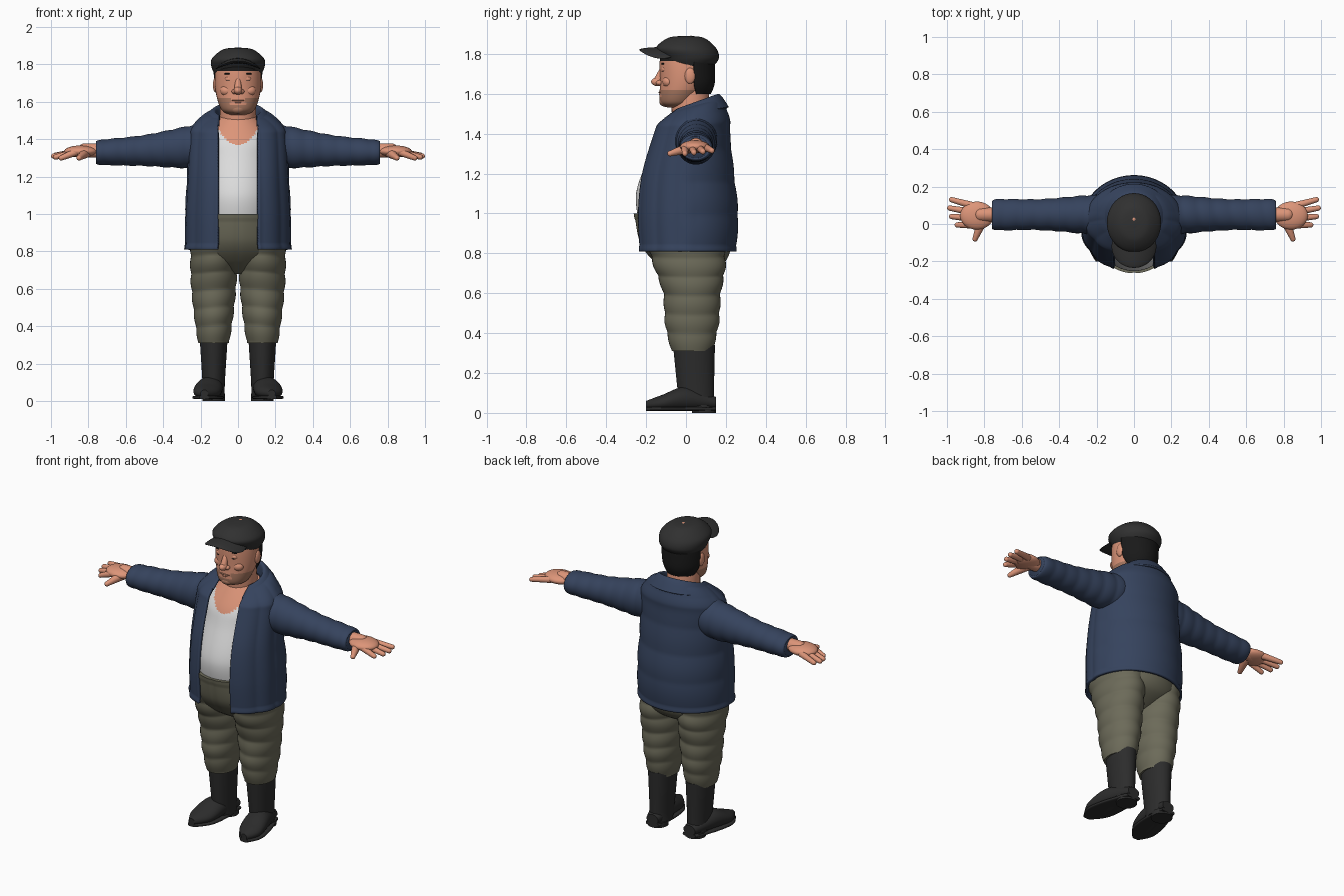
import bpy, bmesh
from math import sin, cos, asin, pi, exp
from mathutils import Vector, Matrix

cube = bpy.data.objects.get("Cube")
if cube:
    bpy.data.objects.remove(cube, do_unlink=True)
built = []


def material(name, red, green, blue):
    mat = bpy.data.materials.new(name)
    mat.use_nodes = True
    mat.diffuse_color = (red, green, blue, 1)
    node = mat.node_tree.nodes["Principled BSDF"]
    node.inputs["Base Color"].default_value = (red, green, blue, 1)
    node.inputs["Roughness"].default_value = .8
    return mat


skin = material("skin", .72, .3, .19)
stubble = material("stubble", .4, .19, .12)
dark_hair = material("dark hair", .01, .01, .01)
charcoal = material("cap charcoal", .03, .03, .03)
navy = material("jacket navy", .036, .056, .11)
white = material("shirt white", .72, .72, .72)
olive = material("trouser olive", .15, .145, .1)
rubber = material("boot black", .025, .025, .025)


def finish(name, bm, mats, rule=None, thick=0):
    """Turn the bmesh into a named object with its colours."""
    bmesh.ops.recalc_face_normals(bm, faces=bm.faces)
    if rule:
        for face in bm.faces:
            face.material_index = rule(face.calc_center_median())
    mesh = bpy.data.meshes.new(name)
    bm.to_mesh(mesh)
    bm.free()
    obj = bpy.data.objects.new(name, mesh)
    bpy.context.collection.objects.link(obj)
    for mat in mats:
        mesh.materials.append(mat)
    if thick:
        modifier = obj.modifiers.new("thickness", "SOLIDIFY")
        modifier.thickness, modifier.offset = thick, 0
    built.append(obj)


def sample(keys, rows):
    """Interpolate the key sections smoothly."""
    last, result = len(keys) - 1, []
    for row in range(rows + 1):
        place = row / rows * last
        index = min(int(place), last - 1)
        u = place - index
        near = [keys[max(0, min(last, index + step))] for step in (-1, 0, 1, 2)]
        result.append([b + u / 2 * (c - a + u * (2*a - 5*b + 4*c - d + u * (3*(b - c) + d - a)))
                       for a, b, c, d in zip(*near)])
    return result


def loft(name, keys, mats, axis="z", side=1, drift=lambda t: 0, gap=None, puff=lambda a, t: 1,
         warp=lambda co: co, power=1, segs=40, rows=32, rule=None, thick=0):
    """Each key is (position along axis, second centre, first radius, second radius)."""
    bm, grid = bmesh.new(), []
    bend = lambda value: abs(value) ** power * (1 if value > 0 else -1)
    for t, centre, wide, deep in sample(keys, rows):
        start = gap(wide) if gap else 0
        ring = []
        for i in range(segs + bool(gap)):
            angle = start + (2 * pi - 2 * start) * i / segs
            swell = puff(angle, t)
            u = drift(t) + wide * swell * bend(sin(angle))
            v = centre - deep * swell * bend(cos(angle))
            co = warp(Vector({"x": (t, u, v), "y": (u, t, v), "z": (u, v, t)}[axis]))
            co.x *= side
            ring.append(bm.verts.new(co))
        grid.append(ring)
    for low, high in zip(grid, grid[1:]):
        for i in range(segs):
            j = (i + 1) % len(low)
            bm.faces.new((low[i], low[j], high[j], high[i]))
    if not gap:
        bm.faces.new(grid[0])
        bm.faces.new(grid[-1])
    finish(name, bm, mats, rule, thick)


def ball(name, place, size, mat, warp=lambda co: co):
    bm = bmesh.new()
    bmesh.ops.create_uvsphere(bm, u_segments=32, v_segments=16, radius=1,
                              matrix=Matrix.Translation(place) @ Matrix.Diagonal((*size, 1)))
    for vert in bm.verts:
        vert.co = warp(vert.co)
    finish(name, bm, [mat])


def capsule(name, start, end, start_radius, end_radius, mat):
    """A tapered rod with round ends."""
    bm = bmesh.new()
    bmesh.ops.create_uvsphere(bm, u_segments=20, v_segments=16, radius=1)
    turn = (end - start).to_track_quat("Z", "Y")
    for vert in bm.verts:
        far = vert.co.z > -.01
        vert.co = (end if far else start) + turn @ vert.co * (end_radius if far else start_radius)
    finish(name, bm, [mat])


# Rules for quilting, creases and colours
def jacket_quilt(angle, t):
    front = max(0, min(1, cos(angle) * 3 + .6))
    vertical = .03 * front * abs(sin(angle * 6.5))
    horizontal = .02 * (1 - front) * abs(sin(t * 19))
    return 1 + vertical + horizontal + (.02 if t < .83 else 0)


def sleeve_quilt(angle, t):
    return 1 + .05 * abs(sin(t * 36 + sin(angle) / 2))


def leg_rolls(angle, t):
    return 1 + .055 * abs(sin(pi * (t - .31 + .01 * sin(angle)) / .095))


def fly_and_waistband(angle, t):
    crease = exp(-(min(angle, 2 * pi - angle) / .05) ** 2)
    return 1 - .02 * crease + (.015 if t > .965 else 0)


def neck_tilt(co):
    rise = max(0, min(1, (co.z - 1.38) / .17))
    co.z += rise * rise * .36 * (co.y - .04)
    return co


def brim_droop(co):
    co.z -= 3 * co.x ** 2
    return co


def neckline(co):
    return int(co.z > 1.37 + 7 * co.x ** 2)


def face_colour(co):
    if co.z > 1.765:
        return 2
    near_mouth = abs(co.x) < .04 and co.z > 1.585 and co.y < 0
    return int(1.535 < co.z < 1.62 and not near_mouth)


# Torso and neck: shirt below a scooped neckline, bare skin above
loft("shirt_and_chest", [(.93, 0, .21, .23), (1.1, 0, .22, .25), (1.3, .01, .2, .19),
     (1.4, .02, .2, .16), (1.52, .04, .1, .1)], [white, skin], segs=80, rows=70, rule=neckline)
capsule("neck", Vector((0, .03, 1.42)), Vector((0, .02, 1.6)), .1, .095, skin)

# Trouser hips
loft("trouser_hips", [(.68, .02, .08, .06), (.75, .02, .22, .17), (.85, 0, .25, .23),
     (1, -.01, .23, .25)], [olive], segs=96, rows=40, puff=fly_and_waistband)

# Padded jacket, open at the front, with a folded collar
loft("jacket_body", [(.81, 0, .27, .24), (1, 0, .27, .25), (1.2, 0, .26, .23), (1.4, .02, .25, .19),
     (1.46, .03, .24, .18), (1.52, .04, .18, .14), (1.54, .04, .12, .12)], [navy],
     gap=lambda wide: asin(.105 / wide), puff=jacket_quilt, warp=neck_tilt,
     segs=120, rows=84, thick=.016)
loft("jacket_collar", [(1.5, .04, .12, .11), (1.55, .04, .13, .12), (1.5, .04, .19, .17)], [navy],
     gap=lambda wide: asin(.1 / wide), warp=neck_tilt, thick=.012)

foot = [(.15, .05, .04, .03), (0, .07, .07, .06), (-.12, .05, .07, .04), (-.2, .04, .02, .02)]
sole = [(t, .02, wide + .005, .01) for t, centre, wide, deep in foot]

for side, label in ((1, "left"), (-1, "right")):
    at = lambda x, y, z: Vector((side * x, y, z))

    # Quilted sleeve
    loft(label + "_sleeve", [(.15, 1.38, .1, .1), (.25, 1.36, .1, .11), (.5, 1.34, .08, .08),
         (.73, 1.33, .08, .065), (.76, 1.33, .06, .05)], [navy], axis="x", side=side,
         drift=lambda t: .05, puff=sleeve_quilt, rows=72)

    # Hand with four fingers and a thumb
    capsule(label + "_wrist", at(.72, .05, 1.34), at(.82, .05, 1.34), .04, .038, skin)
    ball(label + "_palm", at(.84, .045, 1.335), (.09, .075, .032), skin)
    for i, finger in enumerate(("little", "ring", "middle", "index")):
        reach = .985 - .01 * (i - 1) ** 2
        capsule(f"{label}_{finger}_finger", at(.87, .1 - .035 * i, 1.33),
                at(reach, .13 - .045 * i, 1.315 - .005 * i), .02, .014, skin)
    capsule(label + "_thumb", at(.81, .02, 1.33), at(.85, -.08, 1.3), .03, .014, skin)

    # Trouser leg with horizontal rolls
    loft(label + "_trouser_leg", [(.31, .03, .08, .1), (.45, .03, .1, .13), (.6, .03, .115, .14),
         (.72, .02, .12, .17), (.85, 0, .12, .19)], [olive], side=side,
         drift=lambda t: .13, puff=leg_rolls, rows=64)

    # Rubber boot, toes turned slightly out
    loft(label + "_boot_shaft", [(.02, .06, .06, .08), (.1, .05, .06, .09), (.34, .04, .075, .105)],
         [rubber], side=side, drift=lambda t: .13)
    splay = lambda t: .15 - .15 * t
    loft(label + "_boot_foot", foot, [rubber], axis="y", side=side, drift=splay)
    loft(label + "_boot_sole", sole, [rubber], axis="y", side=side, drift=splay, power=.5)
    loft(label + "_boot_heel", [(0, .09, .06, .06), (.03, .09, .06, .06)], [rubber],
         side=side, drift=lambda t: .13, rows=1)

    # Features on each side of the face
    ball(label + "_ear", at(.12, .02, 1.69), (.014, .027, .04), skin)
    ball(label + "_eyelid", at(.045, -.107, 1.722), (.025, .016, .017), skin)
    ball(label + "_eye_slit", at(.045, -.115, 1.713), (.02, .009, .003), dark_hair)
    ball(label + "_brow", at(.047, -.115, 1.75), (.028, .009, .005), dark_hair)
    ball(label + "_nostril", at(.02, -.132, 1.655), (.014, .018, .013), skin)
    ball(label + "_cheek", at(.058, -.088, 1.66), (.038, .03, .03), skin)

# Head, nose, mouth and hair
loft("head", [(1.53, -.05, .04, .04), (1.56, -.04, .09, .09), (1.66, -.01, .12, .12),
     (1.78, 0, .12, .13), (1.86, 0, .09, .1)], [skin, stubble, dark_hair],
     segs=56, rows=56, rule=face_colour)
capsule("nose_bridge", Vector((0, -.11, 1.74)), Vector((0, -.14, 1.67)), .012, .02, skin)
ball("nose_tip", (0, -.14, 1.66), (.023, .035, .022), skin)
ball("mouth", (0, -.127, 1.607), (.034, .012, .004), stubble)
ball("lower_lip", (0, -.122, 1.598), (.026, .014, .007), skin)
ball("chin", (0, -.1, 1.56), (.042, .034, .026), stubble)
loft("back_hair", [(1.6, .03, .09, .09), (1.66, .01, .12, .13), (1.78, .01, .13, .13)],
     [dark_hair], gap=lambda wide: 1.8, thick=.01)

# Flat cap with a drooping brim and a small top button
loft("cap_crown", [(1.74, .02, .12, .12), (1.78, .02, .14, .145), (1.83, 0, .14, .15),
     (1.88, 0, .08, .09), (1.89, 0, .01, .01)], [charcoal])
ball("cap_brim", (0, -.12, 1.82), (.12, .115, .014), charcoal, brim_droop)
ball("cap_button", (0, .025, 1.887), (.01, .01, .004), skin)

# Smooth shading that keeps hard edges
bpy.ops.object.select_all(action="DESELECT")
for obj in built:
    obj.select_set(True)
bpy.context.view_layer.objects.active = built[0]
bpy.ops.object.shade_smooth_by_angle(angle=.9)
